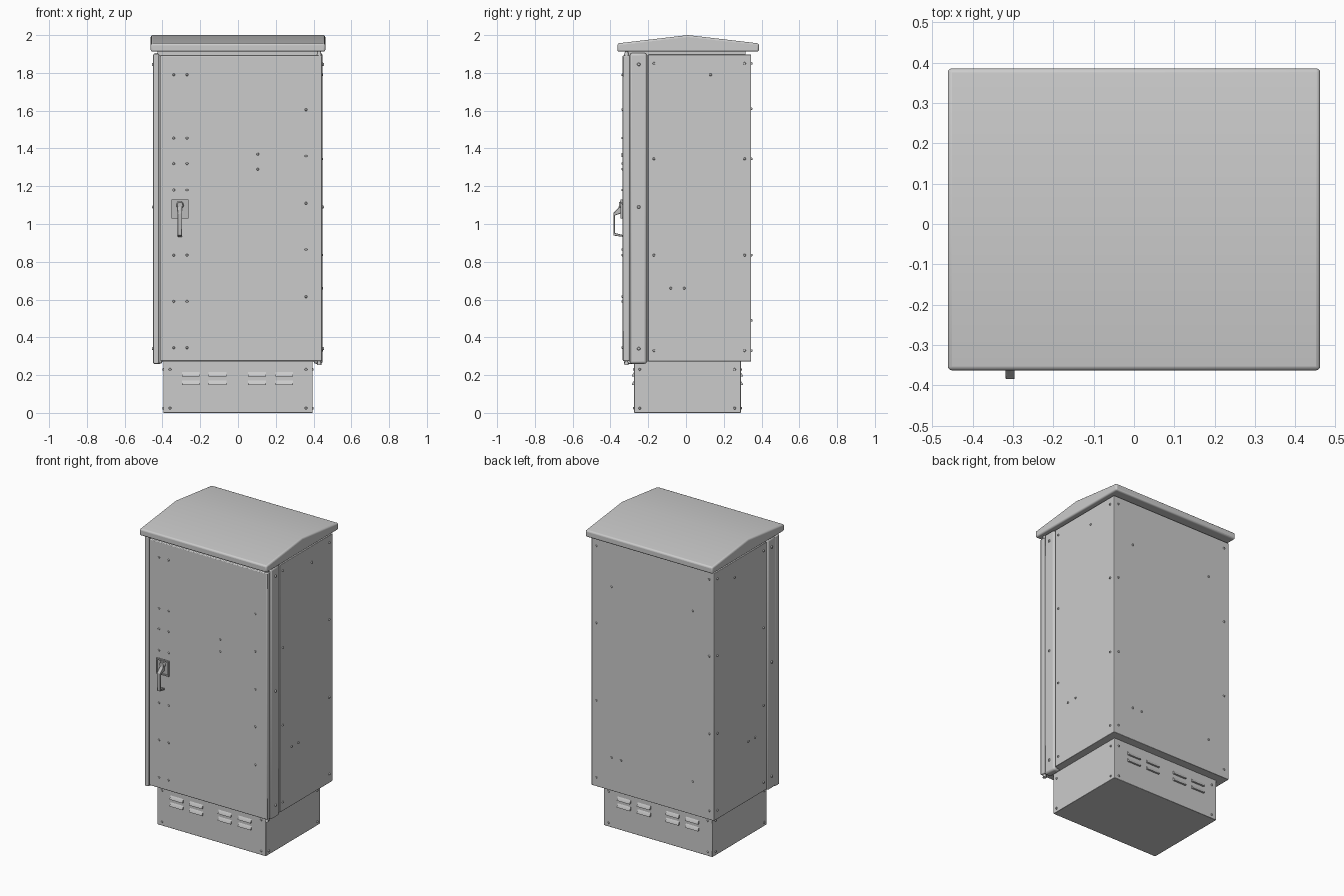
import bpy, bmesh, math
from mathutils import Vector

if "Cube" in bpy.data.objects:
    bpy.data.objects.remove(bpy.data.objects["Cube"])


def material(name, rgb):
    m = bpy.data.materials.new(name)
    m.diffuse_color = (*rgb, 1)
    m.use_nodes = True
    m.node_tree.nodes["Principled BSDF"].inputs["Base Color"].default_value = m.diffuse_color
    return m


PAINT = material("grey paint", (0.6, 0.6, 0.6))
METAL = material("handle metal", (0.5, 0.5, 0.5))


def finish(name, bm, mat, bevel=0, segs=2):
    bmesh.ops.recalc_face_normals(bm, faces=bm.faces)
    me = bpy.data.meshes.new(name)
    bm.to_mesh(me)
    bm.free()
    me.materials.append(mat)
    ob = bpy.data.objects.new(name, me)
    bpy.context.collection.objects.link(ob)
    if bevel:
        mod = ob.modifiers.new("Bevel", 'BEVEL')
        mod.width, mod.segments = bevel, segs
        mod.limit_method = 'ANGLE'
    bpy.ops.object.select_all(action='DESELECT')
    bpy.context.view_layer.objects.active = ob
    ob.select_set(True)
    bpy.ops.object.shade_smooth_by_angle(angle=math.radians(35))
    return ob


def add_box(bm, x, y, z):
    vs = bmesh.ops.create_cube(bm, size=1)["verts"]
    for v in vs:
        v.co = Vector([(a + b) / 2 + c * (b - a) for (a, b), c in zip((x, y, z), v.co)])


def box(name, x, y, z, mat=PAINT, bevel=0.0):
    bm = bmesh.new()
    add_box(bm, x, y, z)
    return finish(name, bm, mat, bevel)


def add_prism(bm, profile, x0, x1):
    """Extrude a (y, z) profile along x."""
    f = bm.faces.new([bm.verts.new((x0, y, z)) for y, z in profile])
    new = bmesh.ops.extrude_face_region(bm, geom=[f])["geom"]
    for v in new:
        if isinstance(v, bmesh.types.BMVert):
            v.co.x = x1


def add_stud(bm, pos, normal, r=0.007, h=0.006, segs=10):
    n = Vector(normal)
    mat = n.to_track_quat('Z', 'Y').to_matrix().to_4x4()
    mat.translation = Vector(pos) + n * h / 2
    bmesh.ops.create_cone(bm, cap_ends=True, segments=segs, radius1=r,
                          radius2=r * 0.7, depth=h, matrix=mat)


# Plinth with louvres on front and back
box("plinth", (-0.395, 0.395), (-0.275, 0.29), (0, 0.275), bevel=0.003)
bm = bmesh.new()
for face, out in ((-0.275, -1), (0.29, 1)):
    for cx in (-0.25, -0.108, 0.1, 0.245):
        for zc in (0.205, 0.16):
            add_prism(bm, [(face - out * 0.002, zc + 0.014), (face + out * 0.012, zc - 0.008),
                           (face + out * 0.012, zc - 0.012), (face - out * 0.002, zc - 0.012)],
                      cx - 0.047, cx + 0.047)
finish("plinth_louvres", bm, PAINT)

# Cabinet shell, recessed front frame and neck below the roof
box("cabinet_body", (-0.445, 0.445), (-0.2, 0.345), (0.272, 1.897), bevel=0.003)
box("front_frame", (-0.432, 0.432), (-0.302, -0.195), (0.272, 1.897))
box("roof_neck", (-0.425, 0.425), (-0.315, 0.315), (1.89, 1.915))

# Corner posts, with the left one showing beside the door
for name, s in (("left_post", -1), ("right_post", 1)):
    box(name, sorted((s * 0.40, s * 0.448)), (-0.297, -0.207), (0.26, 1.905), bevel=0.012)
box("left_door_stop", (-0.449, -0.419), (-0.328, -0.28), (0.26, 1.9), bevel=0.005)

# Door
box("door", (-0.411, 0.446), (-0.335, -0.299), (0.275, 1.893), bevel=0.005)
bm = bmesh.new()
for z in (0.262, 1.9):
    add_stud(bm, (0.43, -0.315, z - 0.008), (0, 0, 1), 0.012, 0.02, 16)
finish("hinge_pins", bm, PAINT)

# Pitched roof
bm = bmesh.new()
add_prism(bm, [(-0.363, 1.912), (-0.363, 1.956), (0.01, 2.0), (0.386, 1.956), (0.386, 1.912)],
          -0.462, 0.462)
finish("roof", bm, PAINT, 0.01, 3)

# Bolts on the door
bm = bmesh.new()
for z in (1.79, 1.455, 1.32, 1.18, 0.835, 0.59, 0.345):
    for x in (-0.34, -0.27):
        add_stud(bm, (x, -0.335, z), (0, -1, 0))
for z in (1.605, 1.36, 1.11, 0.865, 0.615):
    add_stud(bm, (0.36, -0.335, z), (0, -1, 0))
for z in (1.37, 1.29):
    add_stud(bm, (0.105, -0.335, z), (0, -1, 0))
finish("door_bolts", bm, PAINT)

# Bolts on the sides, posts, back and plinth
bm = bmesh.new()
rows = (1.85, 1.345, 0.835, 0.33)
for s in (-1, 1):
    side = (s, 0, 0)
    spots = [(y, z) for y in (-0.17, 0.31) for z in rows]
    for y, z in spots + [(0.13, 1.79), (-0.08, 0.66), (-0.01, 0.66)]:
        add_stud(bm, (s * 0.445, y, z), side)
    for z in (1.845, 1.09, 0.34):
        add_stud(bm, (s * 0.448, -0.25, z), side, 0.009)
    for z in rows:
        add_stud(bm, (s * 0.41, 0.345, z), (0, 1, 0))
    for z in (0.23, 0.025):
        for y in (-0.245, 0.257):
            add_stud(bm, (s * 0.395, y, z), side)
        for y, d in ((-0.275, -1), (0.29, 1)):
            add_stud(bm, (s * 0.36, y, z), (0, d, 0))
for x, z in ((0.3, 1.61), (-0.29, 1.61), (0.3, 0.49), (0.23, 0.49), (-0.29, 0.49)):
    add_stud(bm, (x, 0.345, z), (0, 1, 0))
finish("cabinet_bolts", bm, PAINT)

# Handle: mounting plate with a raised rim, pivot and lever
box("handle_plate", (-0.353, -0.261), (-0.341, -0.334), (1.03, 1.13), METAL, 0.004)
bm = bmesh.new()
for x in ((-0.353, -0.345), (-0.269, -0.261)):
    add_box(bm, x, (-0.348, -0.338), (1.03, 1.13))
for z in ((1.03, 1.038), (1.122, 1.13)):
    add_box(bm, (-0.353, -0.261), (-0.348, -0.338), z)
finish("handle_rim", bm, METAL)
bm = bmesh.new()
add_stud(bm, (-0.307, -0.338, 1.1), (0, -1, 0), 0.021, 0.018, 20)
finish("handle_pivot", bm, METAL)
bm = bmesh.new()
add_prism(bm, [(-0.34, 1.075), (-0.34, 1.058), (-0.376, 1.045), (-0.376, 0.952),
               (-0.337, 0.943), (-0.335, 0.932), (-0.385, 0.939), (-0.385, 1.057),
               (-0.358, 1.085), (-0.35, 1.12), (-0.34, 1.12)], -0.319, -0.296)
finish("handle_lever", bm, METAL, 0.002, 1)
